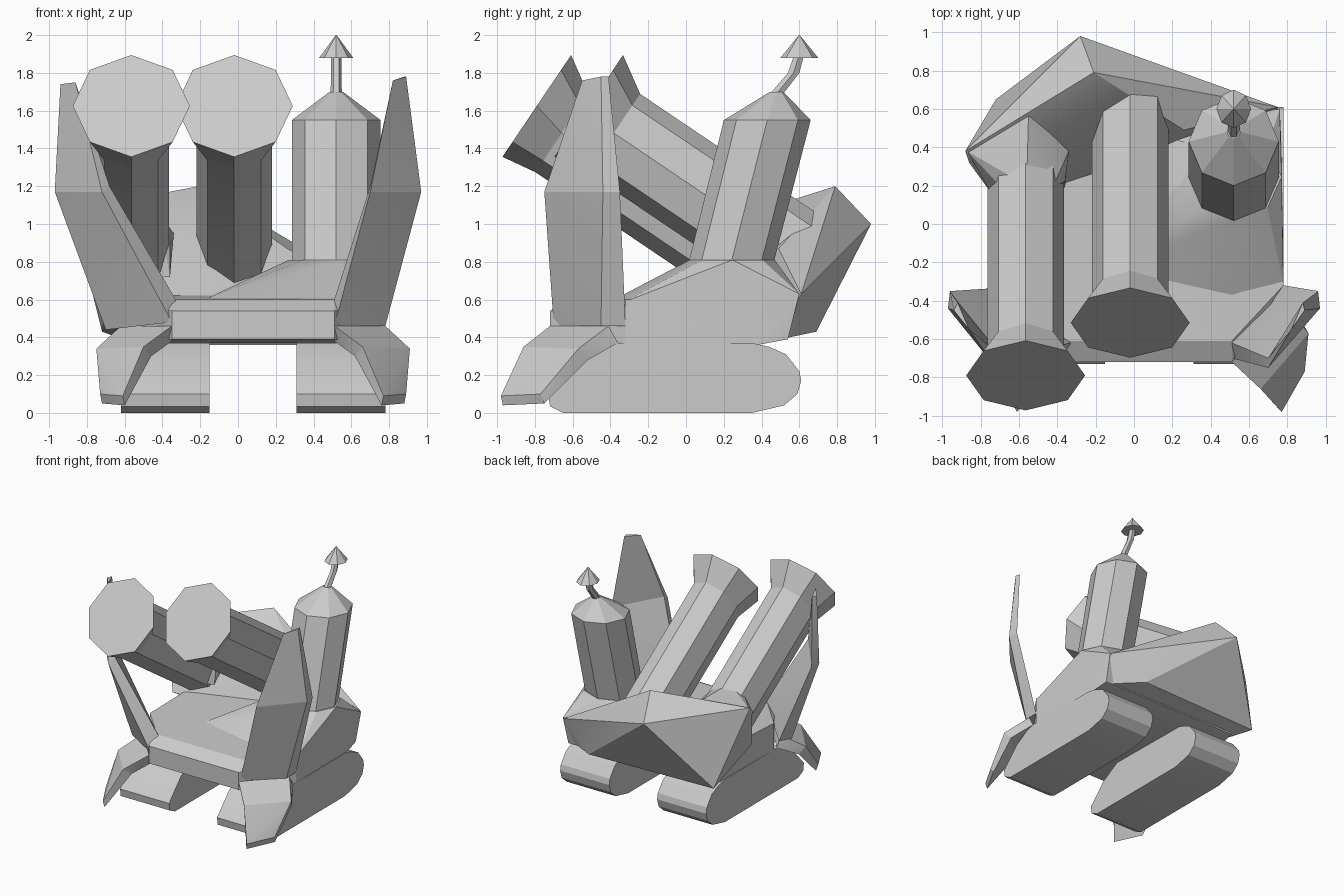
import bpy, bmesh, math
from mathutils import Vector

if "Cube" in bpy.data.objects:
    bpy.data.objects.remove(bpy.data.objects["Cube"])

grey = bpy.data.materials.new("plain_grey")
grey.use_nodes = True
GREY = (0.6, 0.6, 0.6, 1)
grey.diffuse_color = GREY
grey.node_tree.nodes["Principled BSDF"].inputs["Base Color"].default_value = GREY


def finish(name, bm):
    bmesh.ops.recalc_face_normals(bm, faces=bm.faces)
    mesh = bpy.data.meshes.new(name)
    bm.to_mesh(mesh)
    bm.free()
    mesh.materials.append(grey)
    ob = bpy.data.objects.new(name, mesh)
    bpy.context.collection.objects.link(ob)
    bpy.ops.object.select_all(action='DESELECT')
    ob.select_set(True)
    bpy.context.view_layer.objects.active = ob
    bpy.ops.object.shade_smooth_by_angle(angle=math.radians(22))
    return ob


def hull(name, *groups):
    """One solid made of a convex block per group of points."""
    bm = bmesh.new()
    for pts in groups:
        vs = [bm.verts.new(p) for p in pts]
        res = bmesh.ops.convex_hull(bm, input=vs)
        spare = [v for v in res["geom_interior"] if isinstance(v, bmesh.types.BMVert)]
        bmesh.ops.delete(bm, geom=spare, context='VERTS')
    bmesh.ops.dissolve_limit(bm, angle_limit=0.02, verts=bm.verts, edges=bm.edges)
    return finish(name, bm)


def loft(name, sections, sides, u, v):
    """Rings of (centre, radius along u, radius along v), joined in order."""
    bm = bmesh.new()
    rings = []
    for centre, ru, rv in sections:
        angles = [math.tau * i / sides for i in range(sides)]
        rings.append([bm.verts.new(Vector(centre) + ru * math.cos(a) * u + rv * math.sin(a) * v)
                      for a in angles])
    for lo, hi in zip(rings, rings[1:]):
        for i in range(sides):
            j = (i + 1) % sides
            bm.faces.new((lo[i], lo[j], hi[j], hi[i]))
    bm.faces.new(rings[0])
    bm.faces.new(rings[-1])
    return finish(name, bm)


X, Y = Vector((1, 0, 0)), Vector((0, 1, 0))
MID = 0.08                      # centre line of the chassis


def flip(pts):
    return [(2 * MID - x, y, z) for x, y, z in pts]


# Treads: side profile swept across the width
tread_side = [(-0.65, 0), (-0.72, 0.035), (-0.73, 0.1), (-0.57, 0.27), (-0.4, 0.37),
              (0.35, 0.37), (0.44, 0.35), (0.53, 0.31), (0.6, 0.22), (0.61, 0.17),
              (0.59, 0.1), (0.52, 0.04), (0.35, 0)]
for name, x0, x1 in (("right_tread", -0.62, -0.15), ("left_tread", 0.31, 0.78)):
    hull(name, [(x, y, z) for x in (x0, x1) for y, z in tread_side])

# Chassis: nose and flared sides, with a mound rising to the chimney seat
half = [(0.51, -0.72, 0.39), (0.51, -0.72, 0.54), (0.51, -0.61, 0.6),
        (0.78, -0.32, 0.37), (0.78, -0.32, 0.6), (0.77, 0.38, 0.36),
        (0.75, 0.54, 0.39), (0.76, 0.6, 0.63)]
hull("chassis", half + flip(half))
seat = [(0.52 + 0.25 * math.cos(k * math.tau / 8), 0.245 + 0.225 * math.sin(k * math.tau / 8), 0.81)
        for k in range(8)]
hull("chimney_mound", seat + [(-0.2, -0.25, 0.59), (0.51, -0.4, 0.59), (0.78, -0.32, 0.59),
                              (0.76, 0.6, 0.63), (0.0, 0.5, 0.59)])

# Rear hump with a pointed crest
hull("rear_hump", [(-0.28, 0.98, 1.0), (-0.21, 0.79, 1.2), (-0.88, 0.38, 1.07),
                   (0.45, 0.69, 0.43), (-0.72, 0.65, 0.43), (-0.86, 0.32, 1.02),
                   (-0.7, 0.1, 0.6), (-0.24, 0.26, 0.52), (0.26, 0.49, 0.87),
                   (0.75, 0.61, 0.63), (0.74, 0.5, 0.39), (-0.58, 0.45, 0.38)])

# Collar blending the right cannon into the hump
hull("cannon_collar", [(-0.7, 0.2, 1.06), (-0.56, 0.2, 1.13), (-0.42, 0.2, 1.06),
                       (-0.36, 0.22, 0.92), (-0.34, 0.38, 0.95), (-0.55, 0.58, 1.12),
                       (-0.87, 0.38, 1.06), (-0.74, 0.15, 0.92), (-0.7, 0.12, 0.7),
                       (-0.36, 0.19, 0.72)])

# Cannons: deep octagonal barrels with flared muzzles
axis = Vector((0, 0.83, -0.56)).normalized()
up = X.cross(axis) * -1
up *= math.copysign(1, up.z)
for name, x, y, length in (("right_cannon", -0.565, -0.79, 1.52),
                           ("middle_cannon", -0.02, -0.515, 1.4)):
    muzzle = Vector((x, y, 1.625))
    barrel = muzzle - up * 0.045
    loft(name, [(muzzle, 0.31, 0.325), (barrel + axis * 0.19, 0.2, 0.25),
                (barrel + axis * length, 0.2, 0.25)], 8, X, up)

# Chimney: leaning octagonal stack with a conical shoulder, bent pipe and cap
loft("chimney_stack", [((0.52, 0.235, 0.78), 0.235, 0.225), ((0.52, 0.43, 1.55), 0.235, 0.23),
                       ((0.52, 0.48, 1.7), 0.035, 0.035)], 8, X, Y)
loft("chimney_pipe", [((0.52, 0.48, 1.69), 0.03, 0.04), ((0.52, 0.57, 1.8), 0.027, 0.035),
                      ((0.52, 0.6, 1.9), 0.027, 0.03)], 6, X, Y)
loft("chimney_cap", [((0.52, 0.6, 1.88), 0.09, 0.1), ((0.52, 0.6, 2.0), 0.002, 0.002)], 8, X, Y)

# Tall side blades: sharp front edge, thicker back edge, widest at mid height
left_blade = ([(0.51, -0.70, 0.46), (0.51, -0.62, 0.6), (0.78, -0.45, 0.46), (0.78, -0.32, 0.46)],
              [(0.70, -0.75, 1.17), (0.70, -0.70, 1.2), (0.97, -0.44, 1.17), (0.96, -0.35, 1.17)],
              [(0.82, -0.55, 1.76), (0.89, -0.45, 1.78), (0.88, -0.41, 1.78)])
right_blade = ([(-0.35, -0.70, 0.48), (-0.33, -0.62, 0.6), (-0.7, -0.45, 0.44), (-0.66, -0.33, 0.45)],
               [(-0.72, -0.75, 1.17), (-0.68, -0.70, 1.2), (-0.97, -0.44, 1.17), (-0.96, -0.35, 1.17)],
               [(-0.86, -0.55, 1.75), (-0.94, -0.45, 1.74), (-0.92, -0.41, 1.74)])
for name, (low, middle, top) in (("left_blade", left_blade), ("right_blade", right_blade)):
    hull(name, low + middle, middle + top)

# Front fenders: bent plates in two segments, mirrored
base = [(0.51, -0.72, 0.46), (0.78, -0.41, 0.46), (0.51, -0.66, 0.38), (0.78, -0.36, 0.37)]
bend = [(0.66, -0.86, 0.35), (0.91, -0.57, 0.34), (0.62, -0.8, 0.3), (0.88, -0.52, 0.28)]
tip = [(0.77, -0.98, 0.09), (0.89, -0.77, 0.1), (0.76, -0.97, 0.04), (0.88, -0.75, 0.05)]
hull("left_fender", base + bend, bend + tip)
hull("right_fender", flip(base) + flip(bend), flip(bend) + flip(tip))
